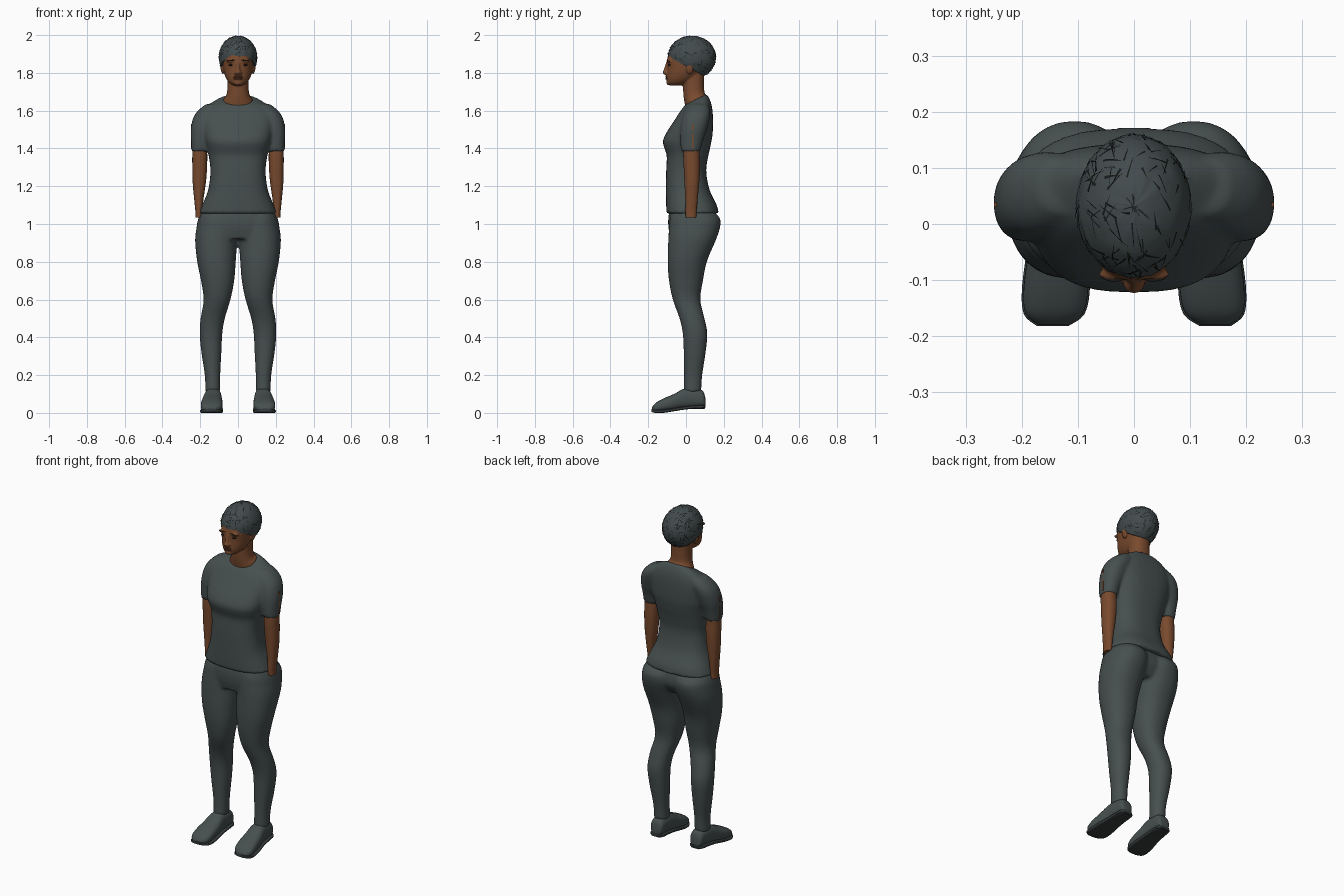
import bpy, bmesh, math, random
from mathutils import Vector, Matrix

random.seed(4)
CM = 0.01  # part tables are in hundredths of a unit

cube = bpy.data.objects.get("Cube")
if cube:
    bpy.data.objects.remove(cube)


def material(name, *rgb):
    m = bpy.data.materials.new(name)
    m.use_nodes = True
    m.diffuse_color = (*rgb, 1)
    node = next(n for n in m.node_tree.nodes if n.type == 'BSDF_PRINCIPLED')
    node.inputs["Base Color"].default_value = (*rgb, 1)
    node.inputs["Roughness"].default_value = 0.8
    return m


CLOTH = material("charcoal cloth", .062, .078, .078)
SOLE = material("dark sole", .035, .042, .042)
SKIN = material("brown skin", .19, .068, .027)
LIP = material("dark brown lips", .11, .035, .02)
EYE = material("dark eyes", .02, .014, .01)
HAIR = material("grey hair", .055, .07, .073)
STRAND = material("black strands", .008, .01, .01)


def smooth_rows(rows, steps):
    """Catmull-Rom interpolation of a table of sections."""
    out = []
    for i in range(len(rows) - 1):
        a, b, c, d = (rows[max(0, min(len(rows) - 1, i + k))] for k in (-1, 0, 1, 2))
        for s in range(steps):
            t = s / steps
            out.append([q + t / 2 * (r - p + t * (2*p - 5*q + 4*r - w + t * (3*q - p - 3*r + w)))
                        for p, q, r, w in zip(a, b, c, d)])
    return out + [list(rows[-1])]


def loft(bm, rows, power=2.2, sides=(1,), lengthwise=False, steps=4, n=36):
    """Skin sections (height, x0, x1, y0, y1, tilt); lengthwise swaps height and y."""
    for side in sides:
        rings = []
        for h, x0, x1, y0, y1, *tilt in smooth_rows(rows, steps):
            ring = []
            for k in range(n):
                a = 2 * math.pi * k / n
                u, v = (math.copysign(abs(f)**(2 / power), f) for f in (math.cos(a), math.sin(a)))
                x = (x0 + x1) / 2 + u * (x1 - x0) / 2
                dy = v * (y1 - y0) / 2
                y, z = (y0 + y1) / 2 + dy, h + (tilt[0] * dy if tilt else 0)
                if lengthwise:
                    y, z = z, y
                ring.append(bm.verts.new(Vector((x * side, y, z)) * CM))
            rings.append(ring)
        for lo, hi in zip(rings, rings[1:]):
            for k in range(n):
                j = (k + 1) % n
                bm.faces.new((lo[k], lo[j], hi[j], hi[k]))
        bm.faces.new(rings[0])
        bm.faces.new(rings[-1])


def ball(bm, centre, radii, sides=(1,), turn=0):
    for s in sides:
        place = Matrix.Translation(Vector((centre[0] * s, *centre[1:])) * CM)
        shape = Matrix.Diagonal((*[r * CM for r in radii], 1))
        bmesh.ops.create_uvsphere(bm, u_segments=20, v_segments=12, radius=1,
                                  matrix=place @ Matrix.Rotation(turn * s, 4, 'Y') @ shape)


def finish(name, bm, mat, blend=None):
    bmesh.ops.recalc_face_normals(bm, faces=bm.faces)
    me = bpy.data.meshes.new(name)
    bm.to_mesh(me)
    bm.free()
    me.materials.append(mat)
    me.polygons.foreach_set("use_smooth", [True] * len(me.polygons))
    me.set_sharp_from_angle(angle=math.radians(50))
    ob = bpy.data.objects.new(name, me)
    bpy.context.collection.objects.link(ob)
    if blend:  # fuse overlapping volumes into one soft surface
        rm = ob.modifiers.new("fuse", 'REMESH')
        rm.mode, rm.voxel_size, rm.use_smooth_shade = 'VOXEL', blend, True
        sm = ob.modifiers.new("soften", 'SMOOTH')
        sm.factor, sm.iterations = 0.5, 4
    return ob


BOTH = (1, -1)

# Shirt: torso and two short sleeves
bm = bmesh.new()
torso = [(105.5, 20.8, -10.3, 17.3, 0), (110, 19, -10.5, 16.3, 0), (118, 15.8, -10.6, 12.5, 0),
         (128, 14.6, -10.5, 10.7, 0), (136, 15.5, -10.2, 11.8, 0), (140, 16.4, -11.4, 12.7, 0),
         (144, 17.5, -12.2, 13.5, 0), (149, 18.5, -10, 14.2, 0), (157, 19.2, -5.4, 14.2, .1),
         (162, 16.5, -2.5, 13.4, .2), (165, 11.5, -1, 11.8, .4), (166, 8.2, -.2, 10.8, .5)]
loft(bm, [(z, -w, w, f, b, t) for z, w, f, b, t in torso], 2.6)
loft(bm, [(138.5, 15.6, 24.6, -2.6, 7.6), (144, 14.5, 24.8, -3, 9), (150, 12, 25, -3, 11),
          (156, 10, 23.8, -2, 12.5), (160, 8, 21.2, -.5, 12.8), (163.5, 7, 17, 2, 11.5)],
     2.2, BOTH)
finish("shirt", bm, CLOTH, .009)

# Trousers: pelvis and two legs
bm = bmesh.new()
loft(bm, [(z, -w, w, f, b) for z, w, f, b in
          [(109, 17, -8, 13), (104, 20.4, -9.3, 15.5), (98, 21.8, -9.3, 15.8), (92, 20, -8, 12)]], 2.4)
loft(bm, [(107, 1, 19, -7, 14), (103, 0, 21, -8.5, 18), (98, -.5, 22, -9, 18), (91, .4, 22.7, -9.4, 15.6),
          (80, 1.2, 21.6, -9.7, 11), (70, 2, 19.6, -9, 9), (60, 4, 18.2, -7, 7.6), (50, 7, 19.8, -3.4, 9.8),
          (42, 8.3, 20.3, -1.7, 11.3), (32, 8.8, 19.4, -1.2, 10.4), (20, 9.4, 17.6, -1, 8.6),
          (11, 9.4, 17.3, -1.2, 8)], 2.2, BOTH)
finish("trousers", bm, CLOTH, .009)

# Arms, ending tucked at the hips
bm = bmesh.new()
loft(bm, [(148, 17, 24, 0, 7), (138, 16.3, 24.2, -1.4, 7.2), (130, 16.4, 24.2, -1.2, 7.4),
          (122, 17, 24, -.8, 7), (113, 18.3, 23.2, -.4, 6.2), (107, 18.8, 22.6, -.4, 5.6),
          (103.5, 19, 22.6, -.2, 5.4)], 2.2, BOTH)
finish("arms", bm, SKIN)

# Narrow slits on the outer sleeves
bm = bmesh.new()
for s in BOTH:
    bmesh.ops.create_cube(bm, size=1, matrix=Matrix.Translation((.245 * s, .035, 1.465))
                          @ Matrix.Diagonal((.009, .007, .13, 1)))
finish("sleeve_slits", bm, SKIN)

# Shoes: upper and sole follow one foot outline (y, x0, x1, bottom, top)
foot = [(10.2, 10.5, 15.5, 3.4, 8), (9, 9.3, 16.8, 3, 11.5), (5, 8.9, 17.4, 2.8, 13), (-1, 8.7, 18, 2.2, 12.8),
        (-6, 8.3, 19, 1.4, 10.2), (-12, 8.2, 19.7, .5, 7.6), (-16, 9.2, 19.3, .5, 5.3), (-18, 12, 17, 1, 3)]
bm = bmesh.new()
loft(bm, foot, 2.5, BOTH, True)
finish("shoe_uppers", bm, CLOTH)
bm = bmesh.new()
loft(bm, [(y * 1.01, a - .3, b + .3, lo - .5, lo + 1.2) for y, a, b, lo, hi in foot], 5, BOTH, True)
loft(bm, [(10, 10.2, 15.8, 2.2, 4), (7, 9, 17, 2, 4), (3, 9, 17.4, 2, 4)], 5, BOTH, True)
finish("shoe_soles", bm, SOLE)

# Head and neck, fused with the nose, brow, chin and ears
bm = bmesh.new()
loft(bm, [(z, -w, w, f, b) for z, w, f, b in
          [(173.3, 2.6, -8.6, -2), (175, 4.9, -9.8, 2), (178, 6.7, -10, 6), (182, 7.8, -9.9, 10),
           (187, 8.4, -10, 12), (191, 8.2, -8.6, 12.5), (196, 5.5, -4, 9)]], 2.2)
loft(bm, [(z, -w, w, f, b, t) for z, w, f, b, t in
          [(160, 8, 0, 11, .3), (165.5, 7.8, -.6, 10.8, .4), (168, 6.3, -1.2, 10, .2),
           (172, 5.6, -1.6, 9.6, 0), (181, 5.6, -2, 9.6, 0)]])
loft(bm, [(179, -1.9, 1.9, -11.2, -8), (180.2, -2, 2, -12.4, -8), (182, -1.1, 1.1, -11.7, -8),
          (186, -.9, .9, -10.4, -8)])
ball(bm, (3.4, -8.9, 186.3), (3, 1.3, .8), BOTH)
ball(bm, (0, -9.4, 174.8), (2.2, 1, 1.3))
ball(bm, (0, -9.6, 177.4), (2.8, 1.1, 1.5))
ball(bm, (8.4, 2, 182.5), (.9, 2, 3.2), BOTH, .15)
finish("head_and_neck", bm, SKIN, .0045)

# Lips, eyes and eyebrows
bm = bmesh.new()
for z in (177.9, 176.9):
    ball(bm, (0, -10.1, z), (2.5, .85, .55))
finish("lips", bm, LIP)
bm = bmesh.new()
ball(bm, (3.4, -8.7, 184.2), (1.6, .9, .55), BOTH)
ball(bm, (3.5, -9.5, 186.6), (2.2, .75, .35), BOTH, .08)
finish("eyes_and_brows", bm, EYE)

# Hair: an ovoid cap trimmed by a plane sloping down to the nape
centre, radii = Vector((0, .031, 1.882)), Vector((.102, .128, .114))
edge, slope = Vector((0, -.09, 1.885)), Vector((0, .55, 1)).normalized()
bm = bmesh.new()
bmesh.ops.create_uvsphere(bm, u_segments=40, v_segments=28, radius=1,
                          matrix=Matrix.Translation(centre) @ Matrix.Diagonal((*radii, 1)))
for v in bm.verts:
    v.co = centre + (v.co - centre) * random.uniform(.985, 1.015)
cut = bmesh.ops.bisect_plane(bm, geom=bm.verts[:] + bm.edges[:] + bm.faces[:],
                             plane_co=edge, plane_no=slope, clear_inner=True)
bmesh.ops.holes_fill(bm, edges=[e for e in bm.edges if e.is_boundary])
finish("hair_cap", bm, HAIR)

# Cropped strands: short crossing strips hugging the cap
bm = bmesh.new()
made = 0
while made < 170:
    d = Vector([random.gauss(0, 1) for _ in range(3)]).normalized()
    along = d.cross(Vector([random.gauss(0, 1) for _ in range(3)])).normalized()
    across = d.cross(along)
    reach, width = random.uniform(.15, .45), random.uniform(.008, .022)
    lift = random.uniform(0, .03)
    rows = []
    for i in range(5):
        t = i / 4
        p = (d + along * reach * (t - .5)).normalized()
        rows.append([centre + (p + across * w).normalized() * radii * (1.012 + lift * t)
                     for w in (-width * (1.1 - t), width * (1.1 - t))])
    if min((p - edge).dot(slope) for r in rows for p in r) < .003:
        continue
    rows = [[bm.verts.new(p) for p in r] for r in rows]
    for a, b in zip(rows, rows[1:]):
        bm.faces.new((a[0], a[1], b[1], b[0]))
    made += 1
finish("hair_strands", bm, STRAND)
